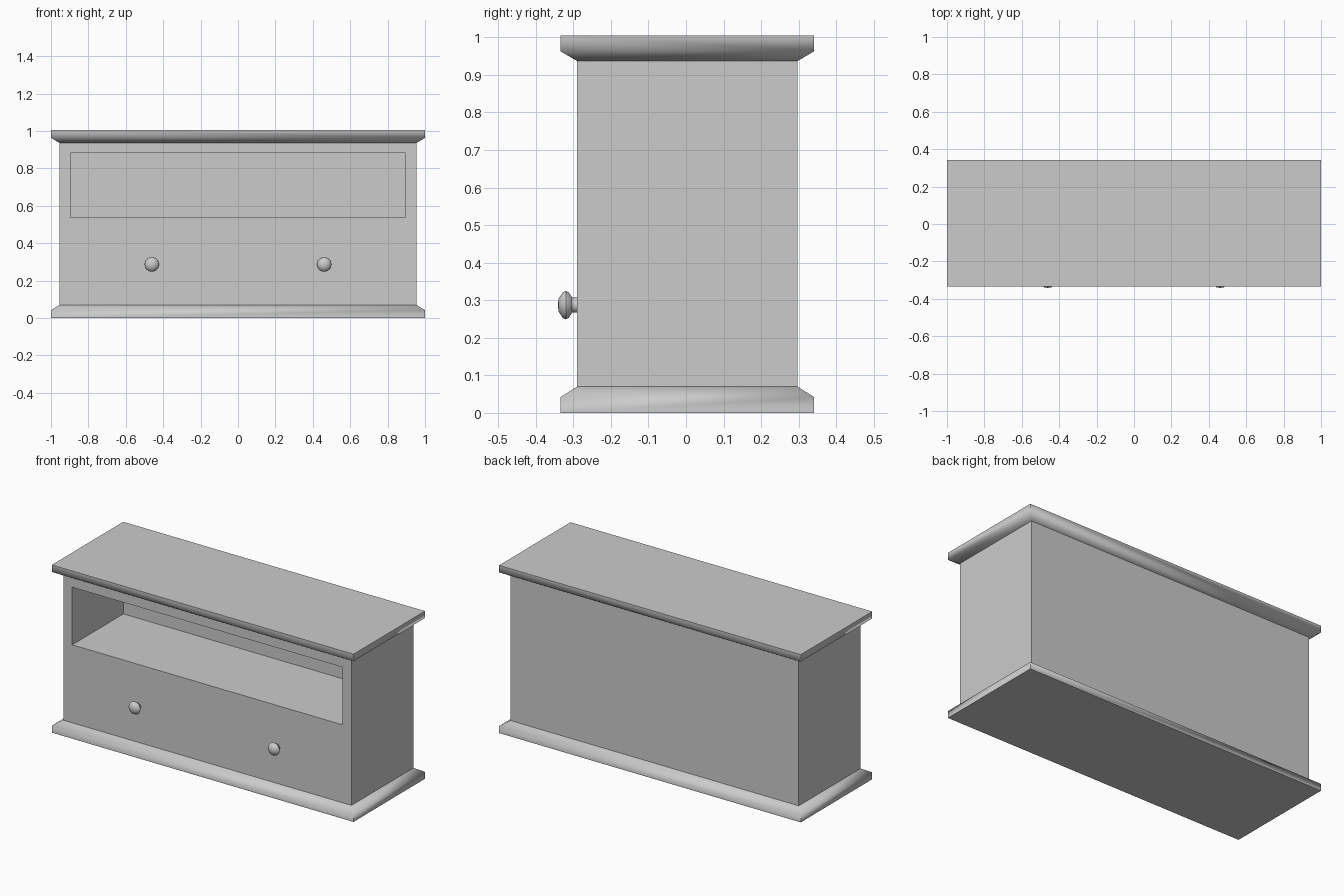
import bpy, bmesh, math
from mathutils import Matrix, Vector

if "Cube" in bpy.data.objects:
    bpy.data.objects.remove(bpy.data.objects["Cube"])

CY = 0.0035                 # cabinet centre in y (knobs stick out in front)
BX, BY = 0.955, 0.2935      # body half sizes
SX, SY = 1.0, 0.338         # moulding half sizes


def finish(bm, name, angle=None):
    bmesh.ops.recalc_face_normals(bm, faces=bm.faces)
    mesh = bpy.data.meshes.new(name)
    bm.to_mesh(mesh)
    bm.free()
    obj = bpy.data.objects.new(name, mesh)
    bpy.context.collection.objects.link(obj)
    if angle:
        bpy.ops.object.select_all(action='DESELECT')
        obj.select_set(True)
        bpy.context.view_layer.objects.active = obj
        bpy.ops.object.shade_smooth_by_angle(angle=math.radians(angle))
    return obj


def moulding(name, outer_z, lip_z, body_z):
    """Capped slab whose chamfer runs in to the body."""
    bm = bmesh.new()
    rings = []
    for hx, hy, z in ((SX, SY, outer_z), (SX, SY, lip_z), (BX, BY, body_z)):
        rings.append([bm.verts.new((sx * hx, CY + sy * hy, z))
                      for sx, sy in ((-1, -1), (1, -1), (1, 1), (-1, 1))])
    bm.faces.new(rings[0])
    for a, b in zip(rings, rings[1:]):
        for i in range(4):
            j = (i + 1) % 4
            bm.faces.new((a[i], a[j], b[j], b[i]))
    return finish(bm, name, 70)


# Cabinet body: a box with an open shelf recess pushed into its front
bm = bmesh.new()
z0, z1 = 0.055, 0.95
bmesh.ops.create_cube(bm, size=1, matrix=Matrix.Translation((0, CY, (z0 + z1) / 2))
                      @ Matrix.Diagonal((2 * BX, 2 * BY, z1 - z0, 1)))
bm.normal_update()
front = min(bm.faces, key=lambda f: f.calc_center_median().y)
bmesh.ops.inset_individual(bm, faces=[front], thickness=0.05)
mid_z = (z0 + z1) / 2
for v in front.verts:
    v.co.x = math.copysign(0.896, v.co.x)
    v.co.z = 0.882 if v.co.z > mid_z else 0.537
back = bmesh.ops.extrude_discrete_faces(bm, faces=[front])["faces"][0]
bmesh.ops.translate(bm, verts=back.verts, vec=(0, 0.485, 0))
finish(bm, "cabinet_body")

# Base plinth and top board
moulding("base_plinth", 0.0, 0.042, 0.070)
moulding("top_board", 1.005, 0.963, 0.937)

# Drawer knobs: lathed profile of (radius, y)
PROFILE = ((0.02, -0.28), (0.02, -0.303), (0.034, -0.312), (0.038, -0.320),
           (0.034, -0.328), (0.018, -0.339), (0, -0.3415))
for side, x in (("left", -0.461), ("right", 0.461)):
    bm = bmesh.new()
    verts = [bm.verts.new((r, y, 0)) for r, y in PROFILE]
    edges = [bm.edges.new(p) for p in zip(verts, verts[1:])]
    bmesh.ops.spin(bm, geom=verts + edges, cent=(0, 0, 0), axis=(0, 1, 0),
                   angle=math.tau, steps=32)
    bmesh.ops.remove_doubles(bm, verts=bm.verts, dist=1e-5)
    bmesh.ops.translate(bm, verts=bm.verts, vec=Vector((x, 0, 0.287)))
    finish(bm, side + "_knob", 50)
